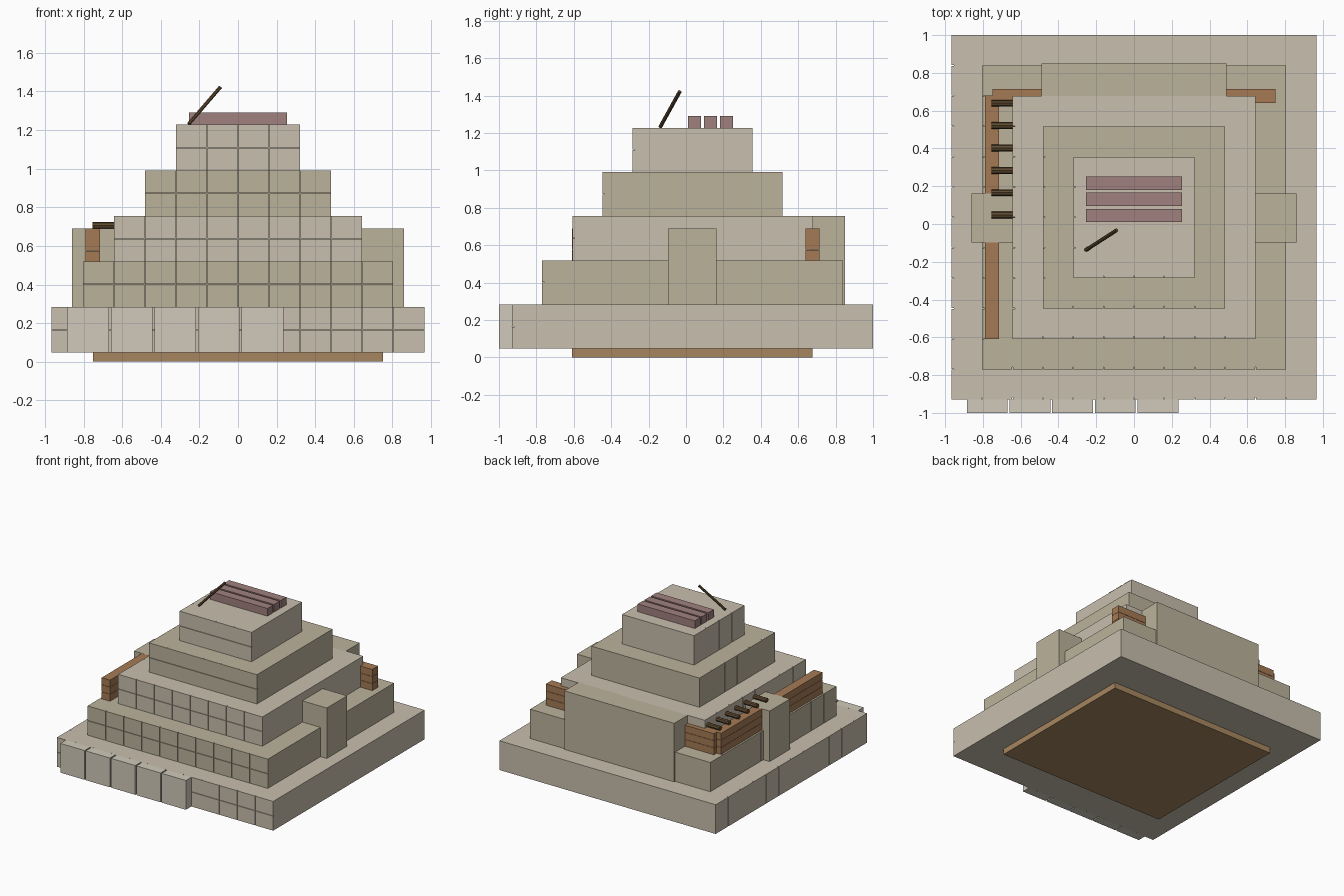
import bpy, bmesh
from mathutils import Vector, Matrix

if "Cube" in bpy.data.objects:
    bpy.data.objects.remove(bpy.data.objects["Cube"])


def material(name, rgb):
    m = bpy.data.materials.new(name)
    m.diffuse_color = (*rgb, 1)
    m.use_nodes = True
    m.node_tree.nodes["Principled BSDF"].inputs["Base Color"].default_value = m.diffuse_color
    return m


LIGHT = material("light_stone", (0.58, 0.52, 0.42))
DARK = material("dark_stone", (0.50, 0.45, 0.33))
PALE = material("pale_stone", (0.63, 0.59, 0.49))
WOOD = material("wood", (0.38, 0.195, 0.09))
EARTH = material("earth", (0.38, 0.24, 0.115))
PINK = material("pink_wood", (0.35, 0.22, 0.21))
POLE = material("dark_wood", (0.115, 0.07, 0.03))


def finish(name, bm, mat):
    me = bpy.data.meshes.new(name)
    bm.to_mesh(me)
    bm.free()
    me.materials.append(mat)
    ob = bpy.data.objects.new(name, me)
    bpy.context.collection.objects.link(ob)
    return ob


def boxes(name, spans, mat):
    """One object from boxes given as (x0, x1, y0, y1, z0, z1)."""
    bm = bmesh.new()
    for x0, x1, y0, y1, z0, z1 in spans:
        mtx = Matrix.Translation(((x0 + x1) / 2, (y0 + y1) / 2, (z0 + z1) / 2))
        mtx = mtx @ Matrix.Diagonal((x1 - x0, y1 - y0, z1 - z0, 1))
        bmesh.ops.create_cube(bm, size=1, matrix=mtx)
    return finish(name, bm, mat)


def rod(name, a, b, radius, mat, sides=8):
    a, b = Vector(a), Vector(b)
    d = b - a
    mtx = Matrix.Translation((a + b) / 2) @ d.to_track_quat('Z', 'Y').to_matrix().to_4x4()
    bm = bmesh.new()
    bmesh.ops.create_cone(bm, cap_ends=True, segments=sides, radius1=radius,
                          radius2=radius, depth=d.length, matrix=mtx)
    return finish(name, bm, mat)


# Foundation slab
boxes("foundation", [(-0.75, 0.75, -0.61, 0.675, 0, 0.05)], EARTH)

# Stepped tiers: solid core, with jointed stones on the front and left faces
CY, SKIN, GAP = 0.035, 0.012, 0.0015
levels = [0.047, 0.283, 0.519, 0.755, 0.991, 1.228]
for i in range(5):
    n = 12 - 2 * i
    h = 0.965 - 0.161 * i
    x0, y0, y1 = -h, CY - h, CY + h
    z0, z1 = levels[i], levels[i + 1]
    mat = DARK if i % 2 else LIGHT
    boxes(f"tier_{i + 1}_core", [(x0 + SKIN, h, y0 + SKIN, y1, z0, z1)], mat)
    w, zm = 2 * h / n, (z0 + z1) / 2
    front, left = [], []
    for k in range(n):
        a = x0 + k * w + (GAP if k else 0)
        b = x0 + (k + 1) * w - (GAP if k < n - 1 else 0)
        front += [(a, b, y0, y0 + SKIN, z0, zm - GAP),
                  (a, b, y0, y0 + SKIN, zm + GAP, z1)]
        ya = y0 + SKIN if k == 0 else y0 + k * w + GAP
        yb = y0 + (k + 1) * w - (GAP if k < n - 1 else 0)
        left.append((x0, x0 + SKIN, ya, yb, z0, z1))
    boxes(f"tier_{i + 1}_front_stones", front, mat)
    boxes(f"tier_{i + 1}_left_stones", left, mat)

# Facing slabs along the front
boxes("front_slabs", [(-0.885 + k * 0.226, -0.669 + k * 0.226, -1.0, -0.93, 0.047, 0.283)
                      for k in range(5)], PALE)

# Buttresses at both sides and the large rear block
for side, s in (("left", -1), ("right", 1)):
    xa, xb = sorted((s * 0.60, s * 0.86))
    boxes(f"{side}_buttress", [(xa, xb, -0.097, 0.162, 0.283, 0.69)], DARK)
boxes("rear_block", [(-0.49, 0.49, 0.67, 0.85, 0.283, 0.755)], DARK)

# Plank walls on the second tier
planks = [(0.519 + k * 0.0575, 0.519 + k * 0.0575 + 0.0555) for k in range(3)]
boxes("left_plank_wall", [(-0.79, -0.715, -0.61, 0.68, a, b) for a, b in planks], WOOD)
boxes("rear_plank_wall", [(-0.75, 0.75, 0.64, 0.715, a, b) for a, b in planks], WOOD)

# Short beams between the left plank wall and the third tier
for k in range(6):
    y = 0.047 + k * 0.1185
    rod(f"beam_{k + 1}", (-0.755, y, 0.705), (-0.60, y, 0.705), 0.018, POLE)

# Timber stack and leaning pole on the summit
for k in range(3):
    y = 0.01 + k * 0.0855
    boxes(f"summit_timber_{k + 1}", [(-0.255, 0.255, y, y + 0.07, 1.228, 1.29)], PINK)
rod("leaning_pole", (-0.255, -0.138, 1.232), (-0.092, -0.033, 1.422), 0.01, POLE)
